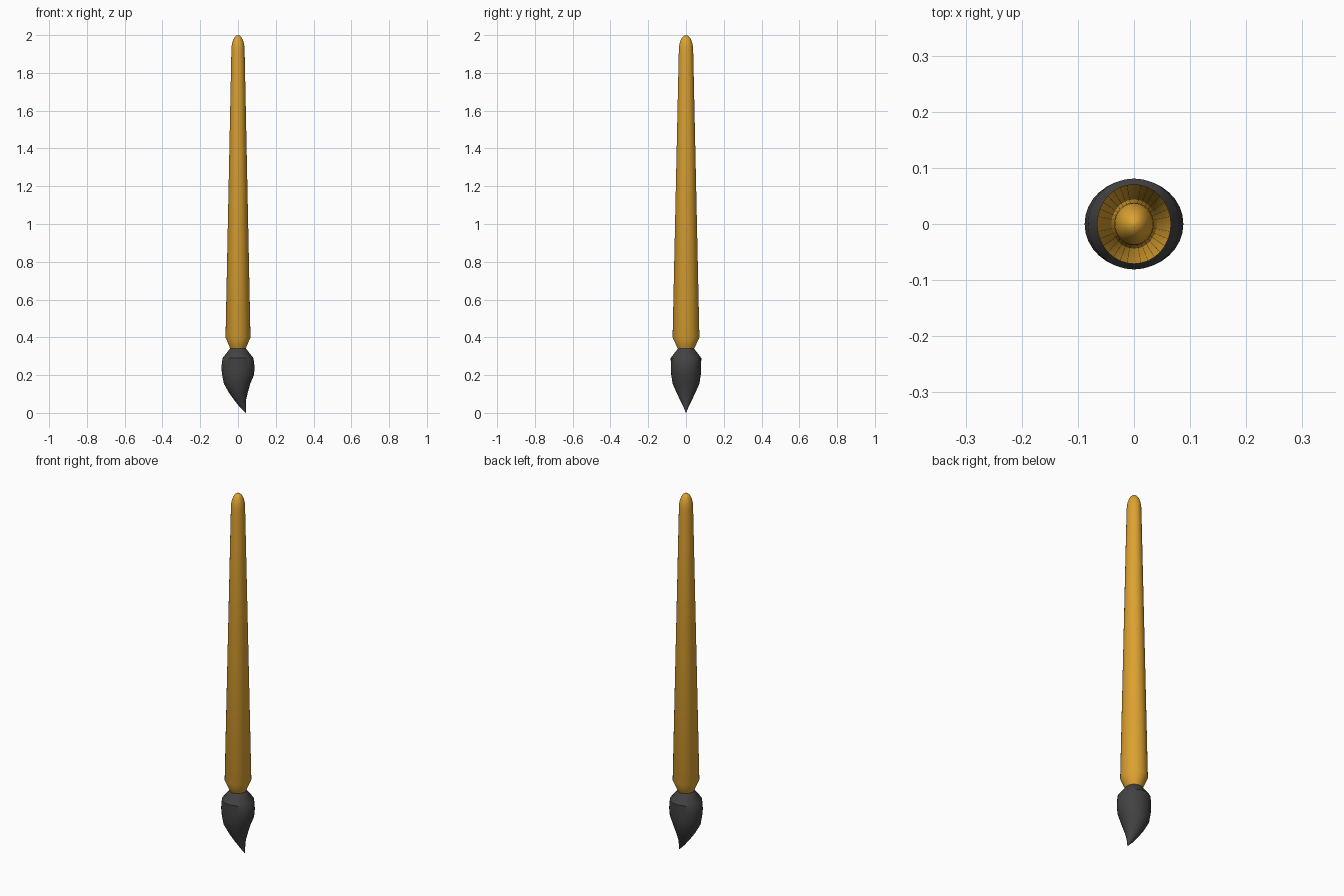
import bpy, bmesh, math

if "Cube" in bpy.data.objects:
    bpy.data.objects.remove(bpy.data.objects["Cube"])

def material(name, color):
    m = bpy.data.materials.new(name)
    m.diffuse_color = color
    m.use_nodes = True
    m.node_tree.nodes["Principled BSDF"].inputs["Base Color"].default_value = m.diffuse_color
    return m

def loft(name, rings, mat, n=32):
    """Elliptical rings (z, centre x, radius x, radius y), listed bottom to top."""
    bm = bmesh.new()
    loops = []
    for z, cx, rx, ry in rings:
        loops.append([bm.verts.new((cx + rx * math.cos(2 * math.pi * i / n),
                                    ry * math.sin(2 * math.pi * i / n), z))
                      for i in range(n)])
    for a, b in zip(loops, loops[1:]):
        for i in range(n):
            j = (i + 1) % n
            bm.faces.new((a[i], a[j], b[j], b[i]))
    bm.faces.new(loops[0][::-1])
    bm.faces.new(loops[-1])
    me = bpy.data.meshes.new(name)
    bm.to_mesh(me)
    bm.free()
    ob = bpy.data.objects.new(name, me)
    bpy.context.collection.objects.link(ob)
    me.materials.append(mat)
    bpy.context.view_layer.objects.active = ob
    ob.select_set(True)
    bpy.ops.object.shade_smooth_by_angle(angle=math.radians(35))
    ob.select_set(False)
    return ob

wood = material("orange_wood", (0.72, 0.36, 0.03, 1))
dark = material("dark_bristle", (0.055, 0.055, 0.055, 1))

# Tapered handle with a pinched neck and a rounded end
handle = [(0.335, 0, 0.038, 0.041), (0.345, 0, 0.043, 0.046),
          (0.40, 0, 0.066, 0.071), (1.92, 0, 0.035, 0.038)]
for k in range(1, 7):
    t = math.radians(k * 14.8)
    r = math.cos(t)
    handle.append((1.92 + 0.08 * math.sin(t), 0, 0.035 * r, 0.038 * r))
loft("handle", handle, wood)

# Bristle tuft, swept sideways to a point
loft("bristles", [
    (0.0, 0.041, 0.001, 0.001),
    (0.03, 0.026, 0.016, 0.013),
    (0.065, 0.012, 0.030, 0.030),
    (0.105, 0.002, 0.049, 0.049),
    (0.155, -0.005, 0.070, 0.071),
    (0.20, 0.000, 0.084, 0.078),
    (0.24, 0.000, 0.088, 0.080),
    (0.29, 0.000, 0.082, 0.081),
    (0.343, 0.000, 0.040, 0.041),
], dark)
